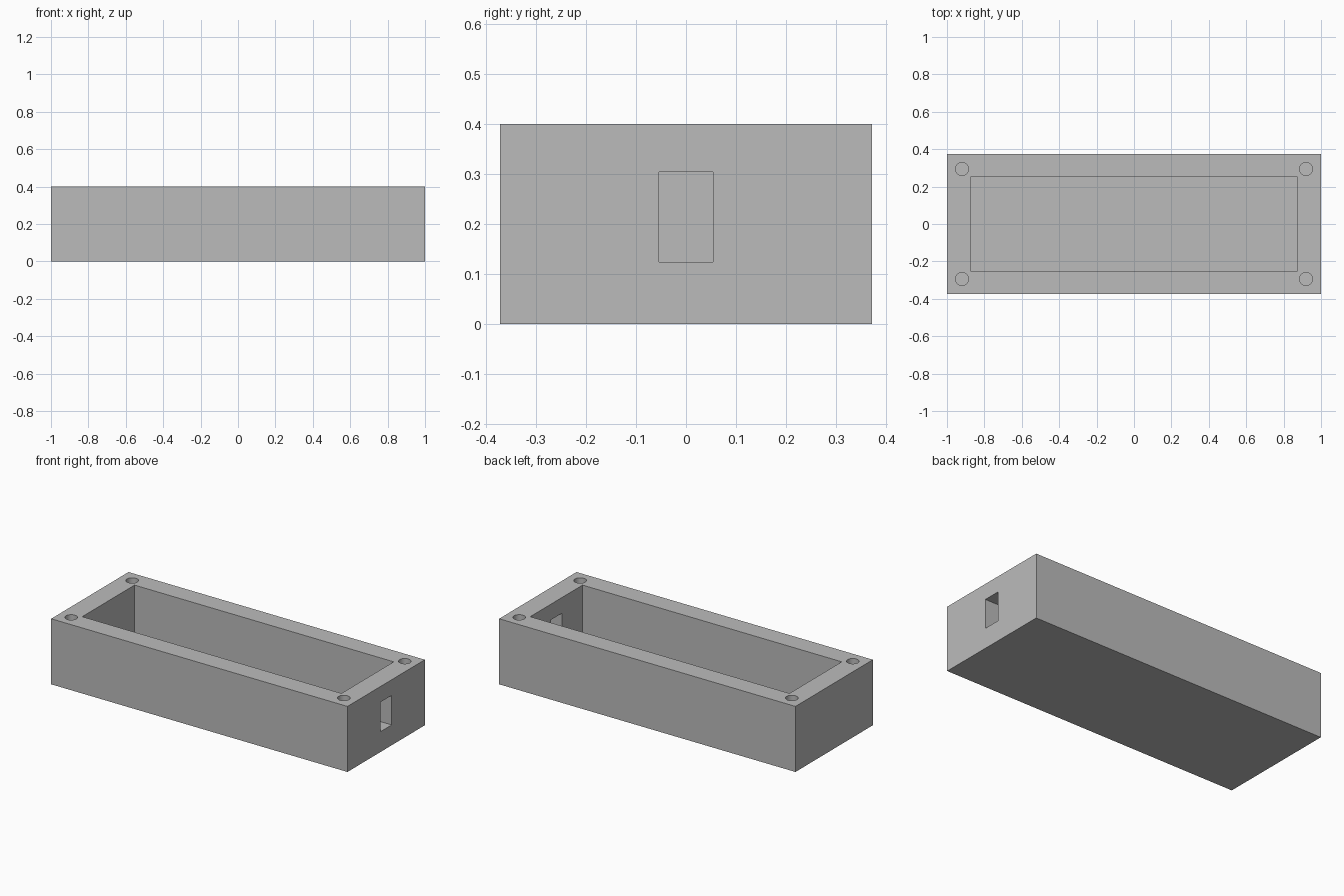
import bpy

cube = bpy.data.objects.get("Cube")
if cube:
    bpy.data.objects.remove(cube, do_unlink=True)

# One plain grey for the whole case
grey = bpy.data.materials.new("plain_grey")
grey.use_nodes = True
color = (0.5, 0.5, 0.5, 1)
grey.diffuse_color = color
grey.node_tree.nodes["Principled BSDF"].inputs["Base Color"].default_value = color

LENGTH, WIDTH, HEIGHT = 2.0, 0.746, 0.4
WALL, FLOOR = 0.125, 0.04
HOLE_RADIUS, HOLE_DEPTH = 0.035, 0.25


def box(name, low, high):
    """Add a box spanning two opposite corners."""
    center = [(a + b) / 2 for a, b in zip(low, high)]
    bpy.ops.mesh.primitive_cube_add(size=1, location=center)
    obj = bpy.context.object
    obj.name = name
    obj.scale = [b - a for a, b in zip(low, high)]
    bpy.ops.object.transform_apply(location=True, rotation=False, scale=True)
    obj.data.materials.append(grey)
    return obj


def cut(target, cutter):
    """Subtract the cutter from the target, then discard it."""
    cutter.hide_render = True
    mod = target.modifiers.new("cut", "BOOLEAN")
    mod.operation = "DIFFERENCE"
    mod.solver = "EXACT"
    mod.object = cutter
    bpy.context.view_layer.objects.active = target
    bpy.ops.object.modifier_apply(modifier=mod.name)
    bpy.data.objects.remove(cutter, do_unlink=True)


# Outer block
x, y = LENGTH / 2, WIDTH / 2
case = box("case_body", (-x, -y, 0), (x, y, HEIGHT))

# Open cavity
ix, iy = x - WALL, 0.252
cut(case, box("cavity_cutter", (-ix, -iy, FLOOR), (ix, iy, HEIGHT + 0.1)))

# Rectangular port through the left end wall
cut(case, box("port_cutter", (ix - 0.05, -0.054, 0.124), (x + 0.05, 0.054, 0.304)))

# Blind screw holes in the rim corners
for sx in (-1, 1):
    for sy in (-1, 1):
        bpy.ops.mesh.primitive_cylinder_add(
            vertices=32, radius=HOLE_RADIUS, depth=2 * HOLE_DEPTH,
            location=(sx * 0.92, sy * 0.294, HEIGHT))
        hole = bpy.context.object
        hole.name = "screw_hole_cutter"
        hole.data.materials.append(grey)
        cut(case, hole)

# Smooth hole walls, crisp edges elsewhere
bpy.ops.object.select_all(action="DESELECT")
case.select_set(True)
bpy.context.view_layer.objects.active = case
bpy.ops.object.shade_smooth_by_angle(angle=0.5)
